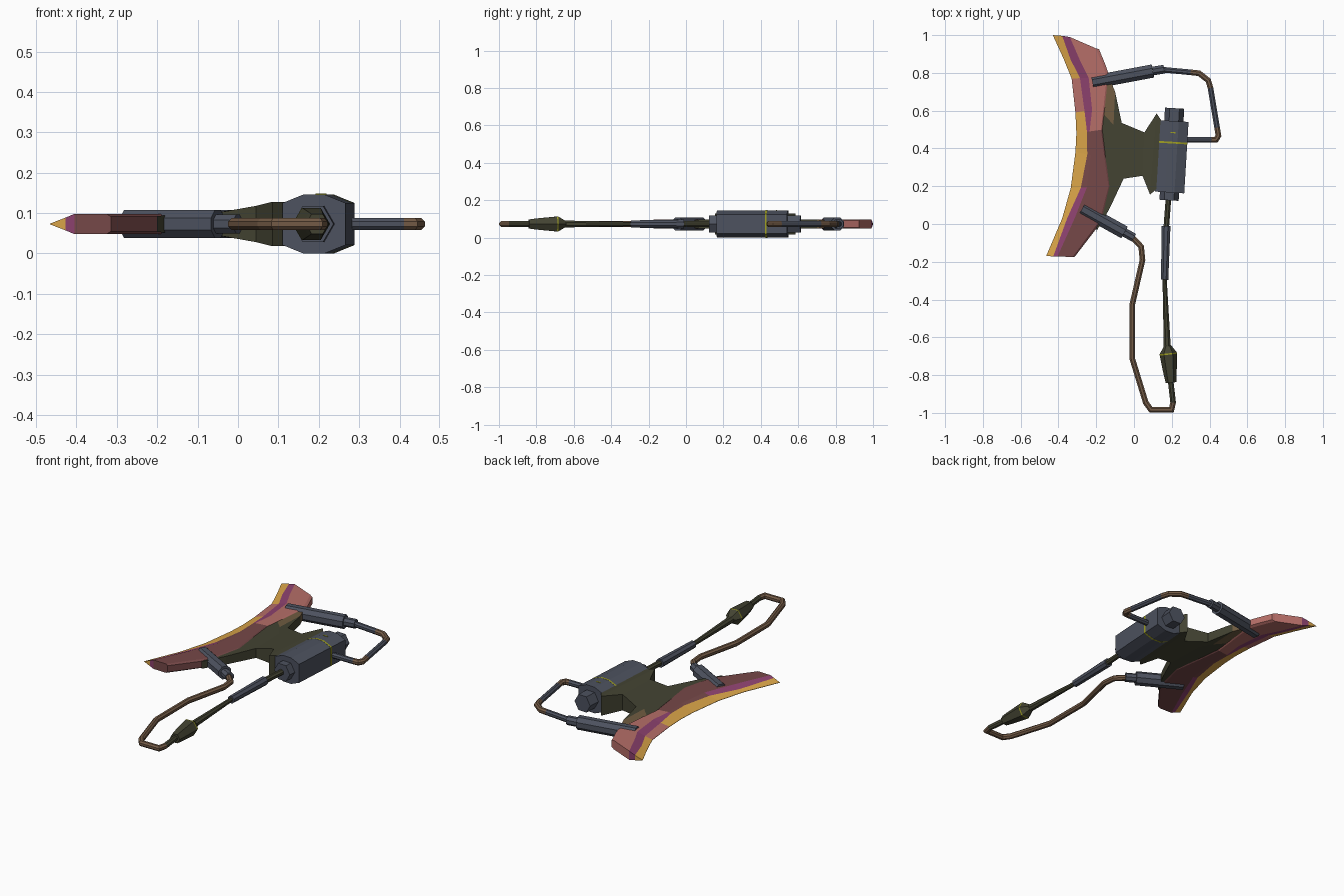
import bpy, bmesh, math
from mathutils import Vector

cube = bpy.data.objects.get("Cube")
if cube:
    bpy.data.objects.remove(cube, do_unlink=True)

MID = 0.073  # height of the plane all parts are centred on


def material(name, *rgb):
    """Flat material from 0-255 display values."""
    lin = [((c / 255 + 0.055) / 1.055) ** 2.4 for c in rgb] + [1]
    m = bpy.data.materials.new(name)
    m.use_nodes = True
    m.diffuse_color = lin
    m.node_tree.nodes["Principled BSDF"].inputs["Base Color"].default_value = lin
    return m


STEEL = material("blue grey steel", 77, 82, 95)
OLIVE = material("dark olive", 67, 67, 50)
BROWN = material("tan brown", 112, 92, 65)
WIRE = material("copper brown", 116, 91, 70)
ROSE = material("rose red", 182, 110, 104)
MAROON = material("dull maroon", 118, 72, 72)
GOLD = material("gold", 216, 163, 72)
PURPLE = material("magenta purple", 140, 65, 110)
LIME = material("acid yellow", 160, 160, 35)


def finish(name, bm, mats):
    bmesh.ops.recalc_face_normals(bm, faces=bm.faces[:])
    mesh = bpy.data.meshes.new(name)
    bm.to_mesh(mesh)
    bm.free()
    for m in mats:
        mesh.materials.append(m)
    ob = bpy.data.objects.new(name, mesh)
    bpy.context.collection.objects.link(ob)
    return ob


def ngon(sides):
    """Unit section with a flat top."""
    return [(math.cos(a), math.sin(a)) for a in
            (2 * math.pi * (k + 0.5 * (sides % 4 == 0)) / sides for k in range(sides))]


def sweep(name, path, radii, section, mats, pick=lambda i: 0):
    """Sweep a section along a flat path with mitred corners."""
    pts = [Vector(p) for p in path]
    if not isinstance(radii, (list, tuple)):
        radii = [radii] * len(pts)
    bm = bmesh.new()
    rings = []
    for i, p in enumerate(pts):
        a = (p - pts[i - 1]).normalized() if i else None
        b = (pts[i + 1] - p).normalized() if i < len(pts) - 1 else None
        d = ((a or b) + (b or a)).normalized()
        side = Vector((d.y, -d.x)) / max(0.5, d.dot(a or b))
        rings.append([bm.verts.new((p.x + side.x * u * radii[i],
                                    p.y + side.y * u * radii[i],
                                    MID + v * radii[i])) for u, v in section])
    n = len(section)
    for i in range(len(rings) - 1):
        for k in range(n):
            f = bm.faces.new((rings[i][k], rings[i][(k + 1) % n],
                              rings[i + 1][(k + 1) % n], rings[i + 1][k]))
            f.material_index = pick(i)
    bm.faces.new(rings[0]).material_index = pick(0)
    bm.faces.new(rings[-1]).material_index = pick(len(rings) - 2)
    return finish(name, bm, mats)


def slab(name, rows, mats, pick):
    """Two-sided plate from rows of (x, y, half thickness)."""
    bm = bmesh.new()
    top, low = ([[bm.verts.new((x, y, MID + s * h)) for x, y, h in r] for r in rows]
                for s in (1, -1))
    ni, nj = len(rows) - 1, len(rows[0]) - 1

    def face(verts, i, j):
        bm.faces.new(verts).material_index = pick(i, j)

    for i in range(ni):
        for j in range(nj):
            for g in (top, low):
                face((g[i][j], g[i + 1][j], g[i + 1][j + 1], g[i][j + 1]), i, j)
        for j in (0, nj):
            face((top[i][j], top[i + 1][j], low[i + 1][j], low[i][j]), i, min(j, nj - 1))
    for j in range(nj):
        for i in (0, ni):
            face((top[i][j], top[i][j + 1], low[i][j + 1], low[i][j]), min(i, ni - 1), j)
    return finish(name, bm, mats)


# Curved blade: cutting edge, back point, and the two stripe fractions
stations = [
    ((-.43, 1.0), (-.185, .925), .2, .4),
    ((-.375, .88), (-.15, .84), .17, .4),
    ((-.33, .77), (-.13, .78), .22, .45),
    ((-.31, .59), (-.15, .62), .3, .55),
    ((-.305, .48), (-.165, .5), .4, .5),
    ((-.31, .38), (-.145, .35), .38, .5),
    ((-.335, .19), (-.12, .2), .25, .4),
    ((-.38, .03), (-.165, .02), .12, .3),
    ((-.465, -.17), (-.315, -.175), .25, .4),
]
rows = []
for edge, back, f1, f2 in stations:
    e, b = Vector(edge), Vector(back)
    rows.append([(*e.lerp(b, f), h) for f, h in
                 ((0, .001), (f1, .025 * f1 / f2), (f2, .025), (.93, .025), (1, .018))])
# square the upper end so it turns at the stripe
rows[0][2] = (-.34, .99, .025)
rows[0][1] = (-.38, .996, .014)


def blade_colour(i, j):
    if j == 0:
        return 1 if i == 2 else 0
    if j == 1 and i not in (4, 5):
        return 2
    return 1 if i < 4 else 3


slab("blade", rows, [GOLD, ROSE, PURPLE, MAROON], blade_colour)

# Flared bracket joining blade and body
bracket = [
    ((-.2, -.04), (-.155, .83), .02),
    ((-.13, .08), (-.10, .70), .023),
    ((-.055, .24), (-.065, .535), .027),
    ((.045, .255), (.055, .485), .045),
    ((.085, .155), (.12, .585), .055),
    ((.135, .2), (.15, .54), .055),
]
rows = [[(*Vector(lo).lerp(Vector(hi), t), h) for t in (0, .72, 1)] for lo, hi, h in bracket]
slab("bracket", rows, [OLIVE, BROWN], lambda i, j: int(i == 0 and j == 1))

# Eight-sided body, slightly turned, with hexagonal end caps and a thin band
half = [(.078, -.052), (.078, .052), (.026, MID), (-.026, MID)]
body_section = half + [(-u, -v) for u, v in half]
body_start, body_end = Vector((.188, .167)), Vector((.211, .545))


def on_body(t):
    return body_start.lerp(body_end, t)


sweep("body", [body_start, body_end], 1, body_section, [STEEL])
sweep("body_band", [on_body(.685), on_body(.71)], 1.008, body_section, [LIME])
sweep("body_mark", [on_body(.83), on_body(.845)], 1,
      [(-.015, .07), (.012, .07), (.012, .075), (-.015, .075)], [LIME])
sweep("upper_cap", [on_body(.98), on_body(1.18)], .051, ngon(6), [STEEL])
sweep("lower_cap", [on_body(.02), on_body(-.11)], .051, ngon(6), [STEEL])

# Handle: rod, sleeve, tapering grip and pommel
sweep("handle_rod", [(.182, .13), (.17, -.03)], .016, ngon(8), [OLIVE])
sweep("handle_sleeve", [(.17, -.01), (.162, -.295)], [.025, .021], ngon(8), [STEEL])
sweep("handle_grip", [(.162, -.29), (.176, -.65)], [.012, .02], ngon(8), [OLIVE])
sweep("pommel", [(.178, -.64), (.181, -.685), (.182, -.692), (.192, -.80), (.196, -.84)],
      [.016, .046, .046, .034, .028], ngon(6), [OLIVE, LIME], lambda i: int(i == 1))

# Clamping cylinders with nozzles
for side, path, nozzle in (
    ("upper", [(-.22, .75), (.10, .81)], (.16, .82)),
    ("lower", [(-.275, .08), (-.05, -.045)], (.0, -.073)),
):
    sweep(side + "_cylinder", path, .038, ngon(8), [STEEL])
    sweep(side + "_nozzle", [path[1], nozzle], .025, ngon(8), [STEEL])

# Cables: steel straights with brown bends, and one long brown loop
sweep("upper_cable",
      [(.26, .445), (.41, .445), (.435, .447), (.447, .468), (.44, .51), (.405, .72),
       (.393, .76), (.345, .798), (.30, .803), (.15, .817)],
      .016, ngon(8), [STEEL, WIRE], lambda i: int(i not in (0, 4, 8)))
sweep("lower_cable",
      [(.194, -.83), (.207, -.945), (.198, -.984), (.09, -.984), (.062, -.945), (-.01, -.71),
       (-.01, -.43), (.045, -.19), (.038, -.12), (-.02, -.06)],
      .016, ngon(8), [WIRE, OLIVE], lambda i: int(i == 0))
